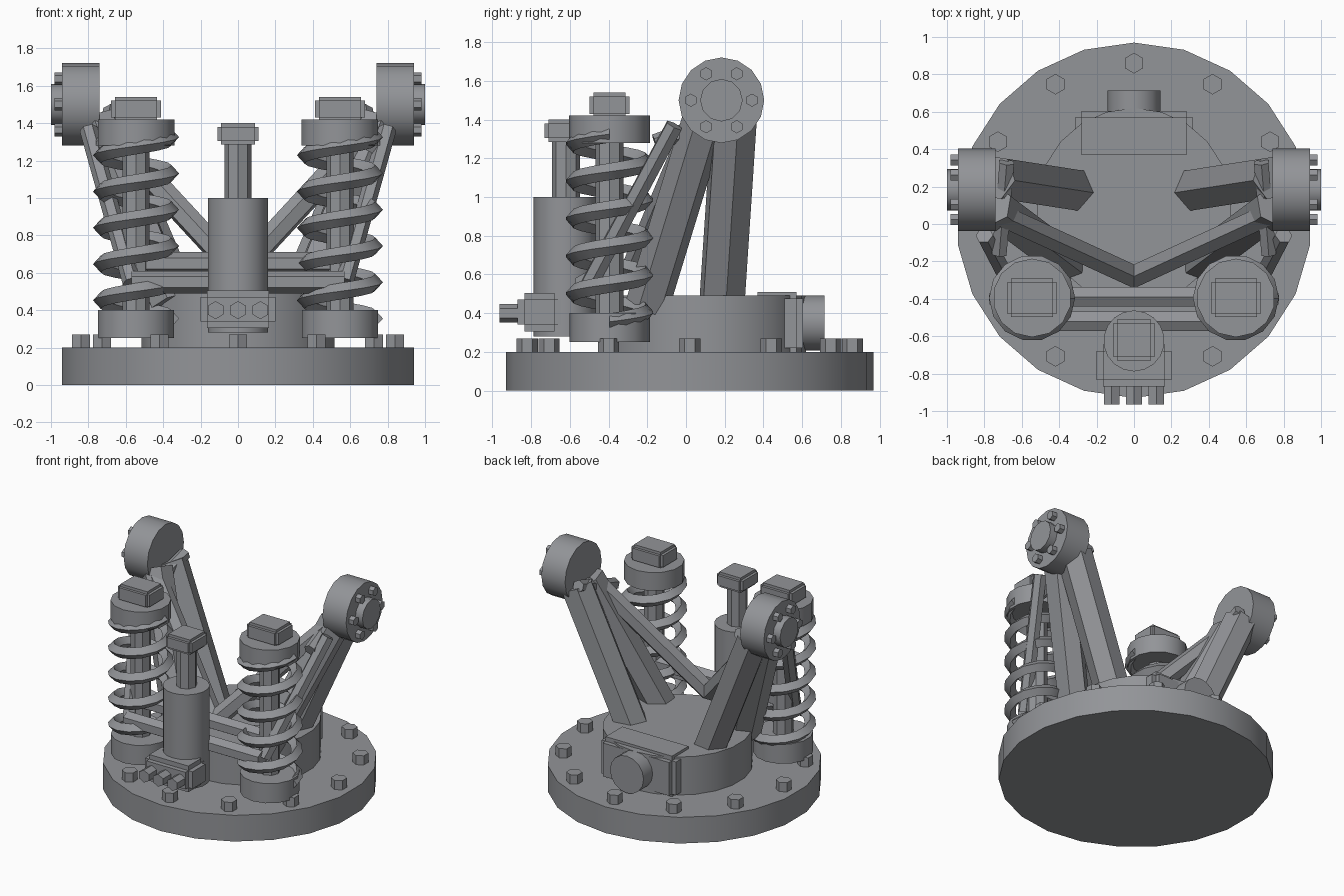
import bpy, bmesh, math
from mathutils import Vector, Matrix

if "Cube" in bpy.data.objects:
    bpy.data.objects.remove(bpy.data.objects["Cube"])

# Dark grey paint shared by every part
paint = bpy.data.materials.new("dark_grey")
paint.diffuse_color = (0.29, 0.298, 0.315, 1)
paint.use_nodes = True
paint.node_tree.nodes["Principled BSDF"].inputs["Base Color"].default_value = paint.diffuse_color


def finish(name, bm, smooth=False):
    bmesh.ops.recalc_face_normals(bm, faces=bm.faces)
    me = bpy.data.meshes.new(name)
    bm.to_mesh(me)
    bm.free()
    me.materials.append(paint)
    ob = bpy.data.objects.new(name, me)
    bpy.context.collection.objects.link(ob)
    if smooth:
        bpy.ops.object.select_all(action='DESELECT')
        ob.select_set(True)
        bpy.context.view_layer.objects.active = ob
        bpy.ops.object.shade_smooth_by_angle(angle=math.radians(35))
    return ob


def rod(name, a, b, r, n=6, turn=0.0):
    """Prism of n sides running from a to b; many-sided ones are smooth."""
    a, b = Vector(a), Vector(b)
    d = b - a
    bm = bmesh.new()
    bmesh.ops.create_cone(bm, cap_ends=True, segments=n, radius1=r, radius2=r, depth=d.length)
    m = (Matrix.Translation((a + b) / 2) @ d.to_track_quat('Z', 'Y').to_matrix().to_4x4()
         @ Matrix.Rotation(turn, 4, 'Z'))
    bm.transform(m)
    return finish(name, bm, n > 10)


def padded_box(name, lo, hi, e):
    """Box with each face raised by e, leaving notched edges."""
    lo, hi = Vector(lo), Vector(hi)
    bm = bmesh.new()
    for axis in range(3):
        size = hi - lo
        size[axis] += 2 * e
        bmesh.ops.create_cube(bm, size=1, matrix=Matrix.Translation((lo + hi) / 2)
                              @ Matrix.Diagonal((*size, 1)))
    return finish(name, bm)


def coil(name, cx, cy, z0, z1, r, t, h, turns, steps=14):
    """Spring with a diamond section."""
    bm = bmesh.new()
    prev = None
    total = turns * steps
    for i in range(total + 1):
        a = 2 * math.pi * i / steps
        z = z0 + (z1 - z0) * i / total
        ring = [bm.verts.new((cx + (r + dr) * math.cos(a), cy + (r + dr) * math.sin(a), z + dz))
                for dr, dz in ((t, 0), (0, h), (-t, 0), (0, -h))]
        if prev:
            for k in range(4):
                bm.faces.new((prev[k], prev[(k + 1) % 4], ring[(k + 1) % 4], ring[k]))
        else:
            bm.faces.new(ring)
        prev = ring
    bm.faces.new(prev)
    return finish(name, bm, True)


# Base plate with ring of bolts, and raised turntable
rod("base_plate", (0, 0.02, 0), (0, 0.02, 0.2), 0.95, 22)
for i in range(12):
    a = i * math.pi / 6
    x, y = 0.84 * math.cos(a), 0.02 + 0.84 * math.sin(a)
    rod("base_bolt", (x, y, 0.19), (x, y, 0.27), 0.055)
rod("turntable", (0, 0.1, 0.19), (0, 0.1, 0.49), 0.52, 22)

# Rear housing with round cover
padded_box("rear_housing", (-0.28, 0.37, 0.22), (0.28, 0.57, 0.475), 0.035)
rod("rear_cover", (0, 0.55, 0.35), (0, 0.715, 0.35), 0.142, 16)

# Front piston, its cap and the bolted block
rod("piston_body", (0, -0.625, 0.28), (0, -0.625, 1.0), 0.163, 18)
rod("piston_rod", (0, -0.62, 0.98), (0, -0.62, 1.32), 0.073, 8)
padded_box("piston_cap", (-0.09, -0.71, 1.305), (0.09, -0.53, 1.38), 0.02)
padded_box("front_block", (-0.165, -0.835, 0.34), (0.165, -0.68, 0.47), 0.035)
for x in (-0.12, 0, 0.12):
    rod("front_block_bolt", (x, -0.86, 0.4), (x, -0.965, 0.4), 0.048)

# Cross bars linking the two springs
rod("upper_cross_bar", (-0.54, -0.39, 0.65), (0.54, -0.39, 0.65), 0.06)
rod("lower_cross_bar", (-0.57, -0.52, 0.55), (0.57, -0.52, 0.55), 0.06)

for s, side in ((-1, "left"), (1, "right")):
    # Spring strut
    cx, cy = 0.545 * s, -0.395
    rod(side + "_spring_seat", (cx, cy, 0.25), (cx, cy, 0.4), 0.208, 14)
    rod(side + "_spring_rod", (cx, cy, 0.38), (cx, cy, 1.3), 0.073, 8)
    rod(side + "_spring_top", (cx, cy, 1.28), (cx, cy, 1.42), 0.21, 14)
    padded_box(side + "_spring_cap", (cx - 0.113, cy - 0.083, 1.43),
               (cx + 0.113, cy + 0.083, 1.52), 0.02)
    coil(side + "_spring", cx, cy, 0.355, 1.325, 0.19, 0.04, 0.044, 5)

    # Round arm head with hub and bolts facing outward
    hy, hz = 0.183, 1.5
    rod(side + "_arm_head", (0.74 * s, hy, hz), (0.94 * s, hy, hz), 0.221, 16)
    rod(side + "_arm_hub", (0.92 * s, hy, hz), (1.0 * s, hy, hz), 0.11, 12)
    for i in range(6):
        a = i * math.pi / 3
        y, z = hy + 0.158 * math.cos(a), hz + 0.158 * math.sin(a)
        rod(side + "_head_bolt", (0.92 * s, y, z), (0.98 * s, y, z), 0.034)

    # Legs, braces and struts carrying the head
    rod(side + "_rear_leg", (0.33 * s, 0.185, 0.44), (0.75 * s, 0.25, 1.42), 0.125)
    rod(side + "_front_leg", (0.36 * s, -0.2, 0.44), (0.76 * s, 0.1, 1.42), 0.115)
    rod(side + "_brace", (0, -0.28, 0.6), (0.74 * s, 0.06, 1.4), 0.067)
    rod(side + "_side_strut", (0.57 * s, -0.5, 0.55), (0.8 * s, -0.06, 1.37), 0.048)
    rod(side + "_head_pin", (0.72 * s, -0.16, 1.28), (0.68 * s, 0.33, 1.46), 0.045)
